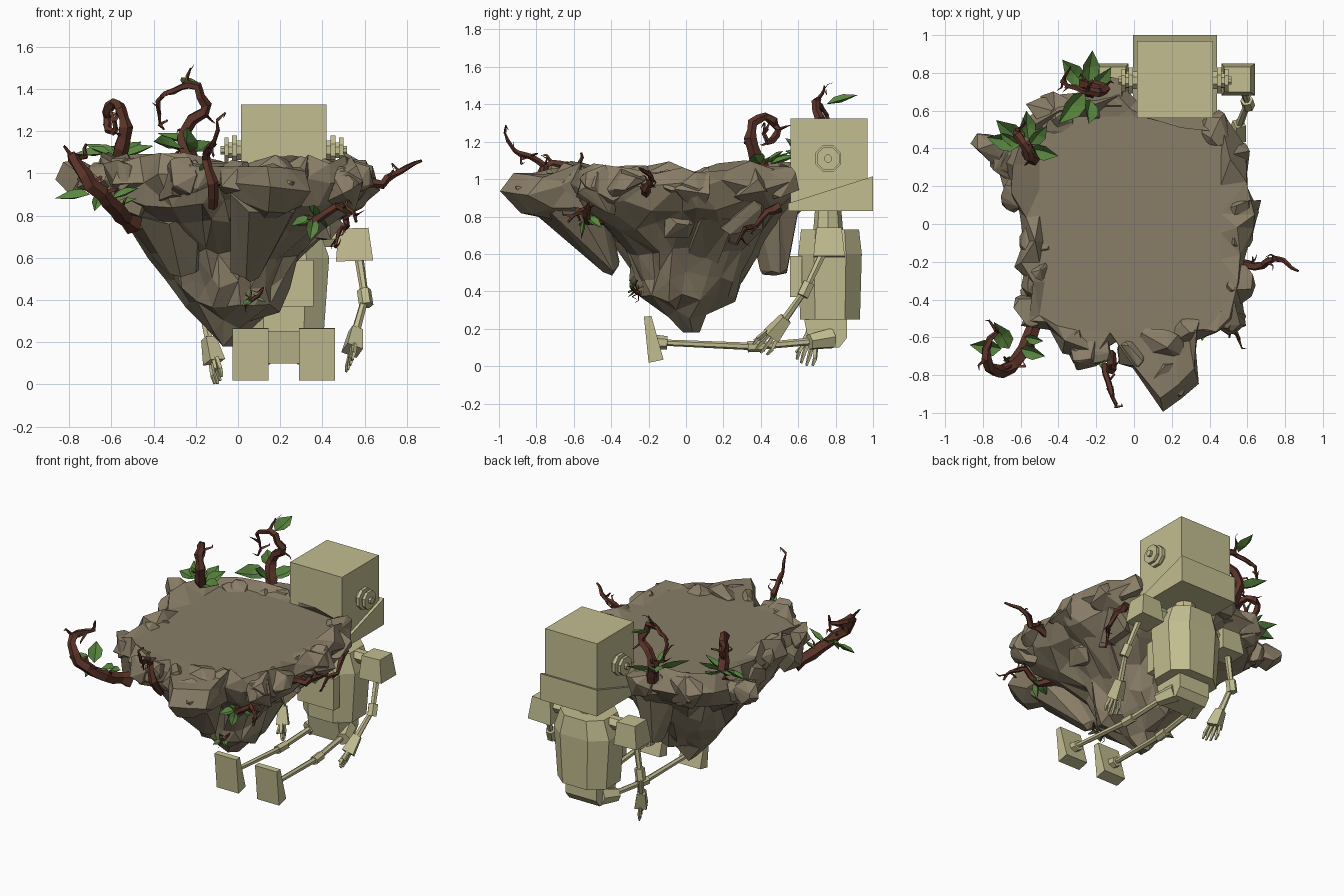
import bpy, bmesh, math, random
from mathutils import Vector as V, Matrix as M

if "Cube" in bpy.data.objects:
    bpy.data.objects.remove(bpy.data.objects["Cube"])

random.seed(11)


def material(name, rgb):
    m = bpy.data.materials.new(name)
    m.diffuse_color = (*rgb, 1)
    m.use_nodes = True
    m.node_tree.nodes["Principled BSDF"].inputs["Base Color"].default_value = m.diffuse_color
    return m


ROCK = material("brown rock", (0.250, 0.207, 0.136))
METAL = material("pale khaki", (0.545, 0.515, 0.285))
BARK = material("red bark", (0.105, 0.034, 0.022))
LEAF = material("green leaf", (0.10, 0.24, 0.05))


def finish(bm, name, mat):
    bmesh.ops.recalc_face_normals(bm, faces=bm.faces)
    me = bpy.data.meshes.new(name)
    bm.to_mesh(me)
    bm.free()
    me.materials.append(mat)
    ob = bpy.data.objects.new(name, me)
    bpy.context.collection.objects.link(ob)
    return ob


def jit(a):
    return V([random.uniform(-a, a) for _ in range(3)])


def limb(bm, p, q, r1, r2, n=6, spin=0):
    """Tapered n-sided rod from p to q."""
    p, q = V(p), V(q)
    rot = V((0, 0, 1)).rotation_difference(q - p).to_matrix().to_4x4()
    return bmesh.ops.create_cone(bm, cap_ends=True, segments=n, radius1=r1, radius2=r2, depth=(q - p).length,
                                 matrix=M.Translation((p + q) / 2) @ rot @ M.Rotation(spin, 4, 'Z'))["verts"]


def box(bm, x0, x1, y0, y1, z0, z1):
    bmesh.ops.create_cube(bm, size=1, matrix=M.Translation(((x0 + x1) / 2, (y0 + y1) / 2, (z0 + z1) / 2))
                          @ M.Diagonal((x1 - x0, y1 - y0, z1 - z0, 1)))


def prism(bm, yz, x0, x1):
    """Side profile extruded along x."""
    a, b = [[bm.verts.new((x, y, z)) for y, z in yz] for x in (x0, x1)]
    bm.faces.new(a)
    bm.faces.new(b)
    for i in range(len(yz)):
        j = (i + 1) % len(yz)
        bm.faces.new((a[i], a[j], b[j], b[i]))


def boulder(bm, c, size):
    vs = []
    for _ in range(15):
        d = jit(1).normalized()
        vs.append(bm.verts.new(V(c) + V((d.x * size[0], d.y * size[1], d.z * size[2]))))
    res = bmesh.ops.convex_hull(bm, input=vs)
    bmesh.ops.delete(bm, geom=[g for g in res["geom_interior"] if isinstance(g, bmesh.types.BMVert)], context='VERTS')


# --- Floating island: outline seen from above, lofted down to a point
outline = [(.15, -.99), (.25, -.92), (.33, -.82), (.32, -.64), (.45, -.6), (.56, -.5), (.6, -.35), (.57, -.2), (.61, -.05),
           (.65, .06), (.63, .22), (.58, .38), (.49, .55), (.3, .58), (.1, .6), (0, .64), (-.1, .76), (-.25, .68),
           (-.45, .66), (-.6, .54), (-.7, .36), (-.68, .2), (-.6, .05), (-.56, -.1), (-.64, -.22), (-.55, -.33),
           (-.62, -.52), (-.47, -.58), (-.36, -.7), (-.22, -.74), (-.1, -.62), (0, -.76)]
outline.sort(key=lambda p: math.atan2(p[1], p[0]))
bm = bmesh.new()
rings = [[V((max(-.5, min(.46, x * .86)), max(-.56, min(.57, y * .93)), 1.035)) for x, y in outline]]
for s, z, a in ((.93, 1.065, .035), (1, .97, .03), (.9, .86, .035)):
    rings.append([V((x * s, y * s, z - .04 * (y < -.8))) + jit(a) * (.3 if abs(y) > .9 else 1) for x, y in outline])
# lower levels: z, centre x, centre y, radius x, radius y
for z, cx, cy, rx, ry in ((.75, -.04, -.0, .48, .5), (.62, -.04, .04, .36, .35), (.48, -.04, .02, .28, .30),
                          (.37, -.02, .0, .21, .25), (.28, -.05, .01, .11, .11), (.18, -.06, .03, .04, .05)):
    ring = []
    for x, y in outline:
        t = math.atan2(y, x)
        k = random.uniform(.9, 1.1)
        ring.append(V((cx + rx * k * math.cos(t), cy + ry * k * math.sin(t), z + random.uniform(-.03, .03) * (z > .2))))
    rings.append(ring)
vr = [[bm.verts.new(p) for p in r] for r in rings]
n = len(outline)
for a, b in zip(vr, vr[1:]):
    for i in range(n):
        j = (i + 1) % n
        bm.faces.new((a[i], a[j], b[j], b[i]))
bm.faces.new(vr[0])
bm.faces.new(vr[-1])
bmesh.ops.remove_doubles(bm, verts=[v for r in vr[1:] for v in r], dist=.06)
bmesh.ops.remove_doubles(bm, verts=bm.verts, dist=.01)
bmesh.ops.triangulate(bm, faces=[f for f in bm.faces if len(f.verts) < 9])
finish(bm, "island", ROCK)

# --- Hanging rock spurs under the island
bm = bmesh.new()
for p, q, r1, r2 in (((.12, -.62, .9), (.03, -.38, .52), .2, .05), ((-.1, .46, .88), (-.1, .47, .5), .16, .06),
                     ((-.3, -.3, .85), (-.24, -.2, .55), .2, .08), ((.3, .15, .85), (.2, .1, .6), .2, .08)):
    for v in limb(bm, p, q, r1, r2, 7):
        v.co += jit(.025)
bmesh.ops.triangulate(bm, faces=bm.faces)
finish(bm, "rock_spurs", ROCK)

# --- Rim boulders
bm = bmesh.new()
for i, (x, y) in enumerate(outline):
    if (y < .56 or x < -.05) and y > -.8 and i % 3 != 1:
        s = random.uniform(.09, .12)
        boulder(bm, (x * .91, y * .9, random.uniform(.96, .99)), (s, s * 1.1, s))
for c, s in (((-.77, .4, .98), (.1, .1, .09)), ((-.13, .69, .99), (.12, .11, .1)), ((-.6, .24, .95), (.13, .16, .13)),
             ((-.27, -.68, .97), (.11, .1, .12)), ((.15, -.64, .98), (.17, .13, .11)), ((.17, -.8, .955), (.14, .14, .1)),
             ((.5, -.45, .93), (.1, .14, .14)), ((-.4, .56, .96), (.24, .12, .12)), ((-.5, -.42, .88), (.12, .14, .14)),
             ((.42, .3, .82), (.13, .15, .13)), ((.42, -.05, .75), (.08, .1, .09)), ((-.68, .36, .97), (.1, .12, .1))):
    boulder(bm, c, s)
finish(bm, "rim_boulders", ROCK)

# --- Robot head, jaw, ears
CX = .217
bm = bmesh.new()
box(bm, CX - .202, CX + .202, .56, .97, .87, 1.325)
finish(bm, "head", METAL)
bm = bmesh.new()
prism(bm, [(.545, .83), (1, .83), (1, 1.015), (.545, .87)], CX - .222, CX + .222)
finish(bm, "jaw", METAL)
bm = bmesh.new()
for s in (-1, 1):
    for d0, d1, r in ((.2, .222, .05), (.222, .245, .075), (.245, .262, .04), (.262, .282, .065), (.282, .3, .022)):
        limb(bm, (CX + s * d0, .76, 1.11), (CX + s * d1, .76, 1.11), r, r, 8, math.pi / 8)
finish(bm, "ears", METAL)

# --- Torso: eight-sided barrel, neck, chest plate, pelvis
bm = bmesh.new()
rows = []
for z, rx, ry in ((.25, .19, .16), (.6, .215, .17), (.73, .17, .155)):
    rows.append([bm.verts.new((CX + rx * cx, .77 + ry * cy, z)) for cx, cy in
                 ((-.5, -1), (.5, -1), (1, -.5), (1, .5), (.5, 1), (-.5, 1), (-1, .5), (-1, -.5))])
for a, b in zip(rows, rows[1:]):
    for i in range(8):
        bm.faces.new((a[i], a[i - 1], b[i - 1], b[i]))
bm.faces.new(rows[0])
bm.faces.new(rows[-1])
finish(bm, "torso", METAL)
bm = bmesh.new()
limb(bm, (CX, .76, .72), (CX, .76, .84), .08, .07, 8)
finish(bm, "neck", METAL)
bm = bmesh.new()
box(bm, CX - .14, CX + .14, .555, .62, .37, .59)
finish(bm, "chest_plate", METAL)
bm = bmesh.new()
prism(bm, [(.63, .26), (.86, .26), (.86, .15), (.82, .1), (.66, .1)], CX - .12, CX + .12)
finish(bm, "pelvis", METAL)

# --- Shoulders, legs and feet (mirrored about the body centre)
for s, side in ((-1, "left"), (1, "right")):
    X = lambda d: CX + s * d
    bm = bmesh.new()
    for v in limb(bm, (X(.335), .765, .585), (X(.33), .765, .74), .125, .1, 4, math.pi / 4):
        v.co.y = .765 + (v.co.y - .765) * .95
    limb(bm, (X(.15), .765, .69), (X(.33), .765, .69), .045, .045, 6)
    finish(bm, side + "_shoulder", METAL)
    bm = bmesh.new()
    limb(bm, (X(.09), .78, .15), (X(.14), .66, .13), .06, .045, 6)
    limb(bm, (X(.12), .7, .135), (X(.14), .36, .105), .02, .02)
    limb(bm, (X(.137), .42, .108), (X(.143), .33, .104), .03, .03)
    limb(bm, (X(.14), .36, .105), (X(.16), -.1, .125), .02, .017)
    limb(bm, (X(.16), -.1, .125), (X(.16), -.18, .13), .035, .04)
    finish(bm, side + "_leg", METAL)
    bm = bmesh.new()
    prism(bm, [(-.225, .265), (-.185, .268), (-.12, .035), (-.2, .018)], X(.073), X(.243))
    finish(bm, side + "_foot", METAL)


# --- Arms with jointed elbow, palm and fingers
def arm(name, sh, el, wr, tip):
    sh, el, wr, tip = map(V, (sh, el, wr, tip))
    bm = bmesh.new()
    limb(bm, sh, el, .022, .018)
    u = (el - sh).normalized()
    limb(bm, el - u * .04, el + u * .04, .034, .034)
    limb(bm, el, wr, .017, .022)
    d = tip - wr
    palm = wr + d * .48
    limb(bm, wr - d * .1, palm, .038, .056, 4)
    w = d.cross(V((1, .4, 0))).normalized()
    for k in (-1, -.3, .4, 1):
        mid = palm + d * .25 + w * .05 * k
        limb(bm, palm + w * .036 * k - d * .05, mid, .013, .012, 4)
        limb(bm, mid, tip + w * .048 * k - d * .08 * abs(k), .012, .007, 4)
    limb(bm, wr + d * .25, wr + d * .7 + V((.0, -.06, .01)), .014, .01, 4)
    finish(bm, name, METAL)


arm("right_arm", (.57, .74, .62), (.602, .64, .41), (.555, .52, .24), (.525, .385, .075))
arm("left_arm", (-.14, .76, .62), (-.175, .76, .38), (-.135, .69, .2), (-.09, .63, .004))


# --- Vines: tapered five-sided tubes through a few points, with thorny twigs
def vine(name, pts, r, twigs=5):
    pts = [V(p) for p in pts]
    path = []
    for i in range(len(pts) - 1):
        p0, p1, p2, p3 = pts[max(i - 1, 0)], pts[i], pts[i + 1], pts[min(i + 2, len(pts) - 1)]
        for t in (0, .5):
            path.append(.5 * (2 * p1 + (p2 - p0) * t + (2 * p0 - 5 * p1 + 4 * p2 - p3) * t * t
                              + (3 * p1 - p0 - 3 * p2 + p3) * t ** 3) + jit(r * .25))
    path.append(pts[-1])
    bm = bmesh.new()
    prev = None
    for i, p in enumerate(path):
        d = (path[min(i + 1, len(path) - 1)] - path[max(i - 1, 0)]).normalized()
        rad = r * (1 - i / len(path)) ** .7 * random.uniform(.8, 1.2)
        rot = V((0, 0, 1)).rotation_difference(d).to_matrix()
        ring = [bm.verts.new(p + rot @ V((rad * math.cos(k * 1.2566), rad * math.sin(k * 1.2566), 0))) for k in range(5)]
        if prev:
            off = min(range(5), key=lambda o: sum((ring[(k + o) % 5].co - prev[k].co).length for k in range(5)))
            ring = ring[off:] + ring[:off]
            for k in range(5):
                bm.faces.new((prev[k - 1], prev[k], ring[k], ring[k - 1]))
        else:
            bm.faces.new(ring)
        prev = ring
    bm.faces.new(prev)
    for _ in range(twigs):
        p = random.choice(path[2:])
        q = p + jit(1).normalized() * (r + .025)
        limb(bm, p, q, r * .3, r * .15, 3)
        limb(bm, q, q + jit(.03), r * .15, .001, 3)
    finish(bm, name, BARK)


vine("curled_vine", [(-.6, .44, 1.02), (-.55, .38, 1.12), (-.53, .34, 1.22), (-.55, .36, 1.3), (-.59, .43, 1.335),
                     (-.62, .48, 1.29), (-.62, .49, 1.23), (-.6, .44, 1.2), (-.58, .41, 1.24), (-.59, .44, 1.27)], .038)
vine("hooked_vine", [(-.22, .7, 1.02), (-.25, .73, 1.13), (-.25, .74, 1.21), (-.17, .73, 1.29), (-.17, .7, 1.37),
                     (-.24, .7, 1.425), (-.31, .72, 1.39), (-.38, .75, 1.34), (-.37, .78, 1.23)], .038, 8)
vine("hooked_vine_tip", [(-.25, .7, 1.42), (-.24, .73, 1.46), (-.225, .74, 1.5)], .012, 2)
vine("front_left_vine", [(-.49, -.5, .77), (-.56, -.6, .81), (-.61, -.71, .87), (-.69, -.77, .95), (-.77, -.75, 1.04),
                         (-.78, -.66, 1.08), (-.73, -.58, 1.08), (-.72, -.56, 1.14)], .048, 9)
vine("front_vine", [(-.12, -.68, .84), (-.12, -.77, .95), (-.16, -.76, 1.07), (-.14, -.84, 1.12), (-.11, -.92, 1.15),
                    (-.1, -.97, 1.25)], .03, 7)
vine("right_vine", [(.5, -.2, .88), (.6, -.22, .95), (.68, -.21, .95), (.74, -.18, 1.0), (.79, -.2, 1.02), (.87, -.25, 1.06)],
     .03, 6)
vine("lower_right_vine", [(.26, -.4, .8), (.36, -.52, .78), (.46, -.53, .84), (.54, -.58, .82), (.56, -.63, .77)], .03, 7)
vine("back_right_vine", [(.48, .5, .85), (.5, .43, .82), (.52, .38, .75), (.48, .31, .73), (.46, .27, .65)], .026, 4)
vine("bottom_vine", [(.06, -.17, .4), (.04, -.25, .39), (.1, -.29, .42), (.12, -.26, .46)], .016, 6)

# --- Leaves: folded pointed blades given by base, tip
leaves = [((-.58, .42, 1.08), (-.73, .55, 1.14)), ((-.56, .45, 1.08), (-.57, .6, 1.13)), ((-.55, .4, 1.08), (-.4, .36, 1.13)),
          ((-.6, .42, 1.1), (-.78, .46, 1.09)), ((-.55, .42, 1.08), (-.46, .52, 1.15)), ((-.26, .7, 1.12), (-.4, .53, 1.15)),
          ((-.26, .73, 1.15), (-.38, .87, 1.19)), ((-.24, .75, 1.4), (-.22, .92, 1.45)), ((-.22, .7, 1.1), (-.12, .83, 1.15)),
          ((-.23, .66, 1.1), (-.24, .53, 1.22)), ((-.7, -.66, .9), (-.87, -.64, .88)), ((-.66, -.66, .9), (-.74, -.52, .98)),
          ((-.6, -.66, .88), (-.47, -.7, .93)), ((-.58, -.6, .85), (-.48, -.62, .88)), ((-.66, -.7, .9), (-.68, -.73, .82)),
          ((-.15, -.76, 1.06), (-.18, -.72, 1.0)), ((.35, -.52, .79), (.25, -.57, .75)), ((.36, -.54, .79), (.34, -.56, .68)),
          ((.36, -.53, .8), (.36, -.62, .85)), ((.38, -.53, .8), (.42, -.45, .74)), ((.06, -.27, .4), (.02, -.31, .37)),
          ((.08, -.28, .41), (.13, -.31, .39)), ((.06, -.27, .4), (.06, -.3, .46))]
bm = bmesh.new()
for b, t in leaves:
    b, t = V(b), V(t)
    d = t - b
    side = d.cross(V((.3, -.5, 1))).normalized() * d.length * .29
    up = side.cross(d).normalized() * d.length * .08
    spine = [bm.verts.new(p) for p in (b, b + d * .45 - up, t)]
    for s in (1, -1):
        e1, e2 = [bm.verts.new(b + d * f + side * s * w + up) for f, w in ((.25, .85), (.55, .9))]
        bm.faces.new((spine[0], e1, spine[1]))
        bm.faces.new((spine[1], e1, e2))
        bm.faces.new((spine[1], e2, spine[2]))
finish(bm, "leaves", LEAF)
